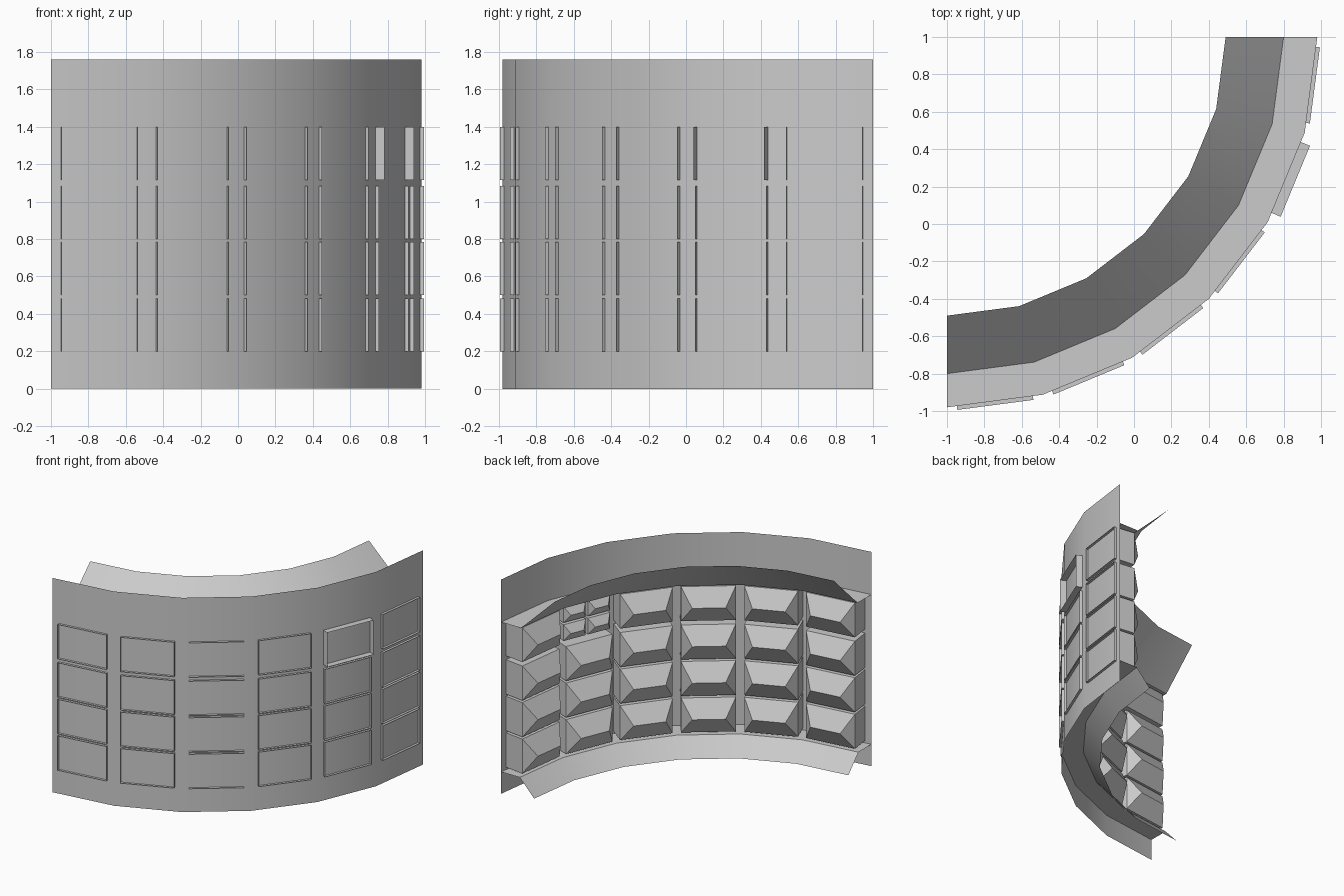
import bpy, bmesh, math

RADIUS, STEPS, TURN = 1.98, 6, math.radians(15)
APOTHEM = RADIUS * math.cos(TURN / 2)

cube = bpy.data.objects.get("Cube")
if cube:
    bpy.data.objects.remove(cube)

grey = bpy.data.materials.new("plain grey")
grey.use_nodes = True
grey.diffuse_color = (0.6, 0.6, 0.6, 1)
grey.node_tree.nodes["Principled BSDF"].inputs["Base Color"].default_value = (0.6, 0.6, 0.6, 1)


def finish(name, bm):
    mesh = bpy.data.meshes.new(name)
    bm.to_mesh(mesh)
    bm.free()
    mesh.materials.append(grey)
    obj = bpy.data.objects.new(name, mesh)
    bpy.context.collection.objects.link(obj)
    bpy.ops.object.select_all(action="DESELECT")
    obj.select_set(True)
    bpy.context.view_layer.objects.active = obj
    bpy.ops.object.shade_smooth_by_angle(angle=math.radians(25))
    return obj


def sweep(name, profile):
    """Sweep a (depth behind the wall, height) profile round the quarter arc."""
    bm = bmesh.new()
    rings = []
    for i in range(STEPS + 1):
        a = i * TURN
        rings.append([bm.verts.new((-1 + (RADIUS - d) * math.sin(a),
                                    1 - (RADIUS - d) * math.cos(a), z))
                      for d, z in profile])
    for r, s in zip(rings, rings[1:]):
        for j in range(len(profile) - 1):
            bm.faces.new((r[j], s[j], s[j + 1], r[j + 1]))
    return finish(name, bm)


def coffer(bm, column, u0, z0, width, height, out, rim, peak=None, inset=0.08):
    """Open-fronted box on one wall facet, closed behind by a hipped back."""
    a = (column + 0.5) * TURN

    def point(u, d, z):
        r = APOTHEM - d
        return bm.verts.new((-1 + r * math.sin(a) + u * math.cos(a),
                             1 - r * math.cos(a) + u * math.sin(a), z))

    corners = [(u0, z0), (u0 + width, z0), (u0 + width, z0 + height), (u0, z0 + height)]
    front = [point(u, -out, z) for u, z in corners]
    back = [point(u, rim, z) for u, z in corners]
    for j in range(4):
        k = (j + 1) % 4
        bm.faces.new((front[j], back[j], back[k], front[k]))
    if peak:
        mid = z0 + height / 2
        left = point(u0 + inset, rim + peak, mid)
        right = point(u0 + width - inset, rim + peak, mid)
        bm.faces.new((back[0], back[1], right, left))
        bm.faces.new((back[2], back[3], left, right))
        bm.faces.new((back[1], back[2], right))
        bm.faces.new((back[3], back[0], left))
        bmesh.ops.recalc_face_normals(bm, faces=bm.faces[:])


# Curved wall and the two flared shelves behind it
sweep("curved_wall", [(0, 0), (0, 1.76)])
sweep("upper_shelf", [(0, 1.41), (0.18, 1.41), (0.49, 1.71)])
sweep("lower_shelf", [(0.30, 0.04), (0.17, 0.18), (0, 0.18)])

# Grid of coffers, with one divided into four small ones
WIDTH, HEIGHT = 0.41, 0.283
for row, z in enumerate((0.2, 0.5, 0.8, 1.115)):
    for column in range(STEPS):
        bm = bmesh.new()
        if (row, column) == (3, 4):
            coffer(bm, column, -WIDTH / 2, z, WIDTH, HEIGHT, 0.053, 0.03)
            for u in (-WIDTH / 2, 0.01):
                for lift in (0, 0.15):
                    coffer(bm, column, u, z + lift, 0.195, 0.133, -0.01, 0.13, 0.04, 0.04)
            finish("divided_coffer", bm)
        else:
            coffer(bm, column, -WIDTH / 2, z, WIDTH, HEIGHT, 0.021, 0.165, 0.085)
            finish(f"coffer_{row + 1}_{column + 1}", bm)
